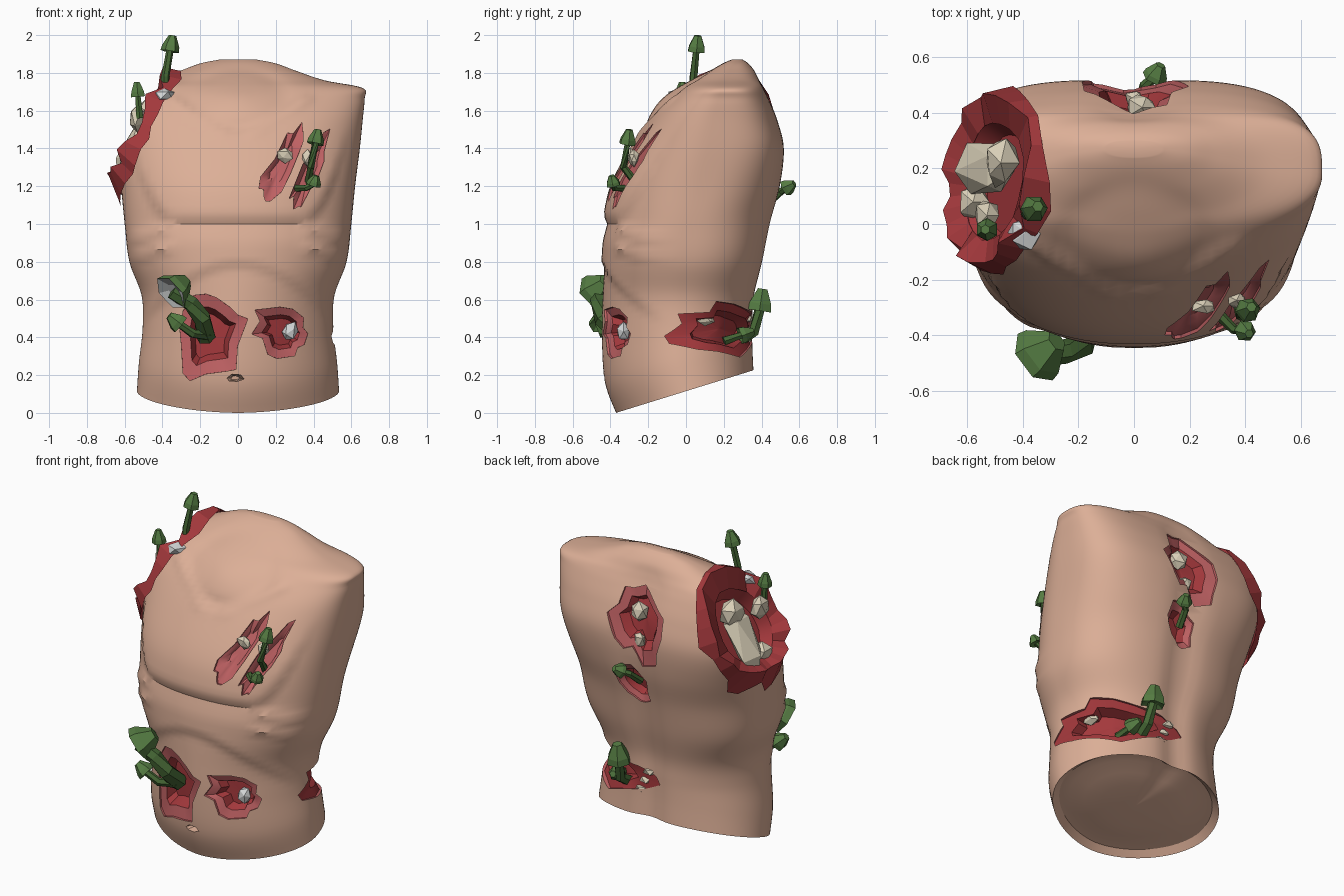
import bpy, bmesh, math, random
from mathutils import Vector, Quaternion
from mathutils.bvhtree import BVHTree

random.seed(11)
UP = Vector((0, 0, 1))
if "Cube" in bpy.data.objects:
    bpy.data.objects.remove(bpy.data.objects["Cube"])


def material(name, *rgb):
    m = bpy.data.materials.new(name)
    m.use_nodes = True
    m.diffuse_color = (*rgb, 1)
    m.node_tree.nodes["Principled BSDF"].inputs["Base Color"].default_value = (*rgb, 1)
    return m


skin = material("skin", .72, .43, .31)
pink = material("pink flesh", .52, .12, .125)
red = material("red flesh", .37, .04, .045)
bone = material("bone", .70, .63, .48)
pale = material("pale grey", .66, .68, .68)
green = material("cap green", .09, .2, .055)
stem_green = material("stem green", .06, .135, .035)
FLESH = [skin, pink, red]


def build(name, rings, bands, mats, caps=(0, 0)):
    """Bridge rings of points; bands holds each strip's material, caps the end fans."""
    bm = bmesh.new()
    loops = [[bm.verts.new(p) for p in r] for r in rings]
    n = len(loops[0])
    for a, b, mat in zip(loops, loops[1:], bands):
        for i in range(n):
            j = (i + 1) % n
            bm.faces.new((a[i], a[j], b[j], b[i])).material_index = mat
    for loop, mat in zip((loops[0], loops[-1]), caps or ()):
        hub = bm.verts.new(sum((v.co for v in loop), Vector()) / n)
        for i in range(n):
            bm.faces.new((loop[i], loop[(i + 1) % n], hub)).material_index = mat
    bmesh.ops.recalc_face_normals(bm, faces=bm.faces)
    me = bpy.data.meshes.new(name)
    bm.to_mesh(me)
    bm.free()
    for m in mats:
        me.materials.append(m)
    ob = bpy.data.objects.new(name, me)
    bpy.context.collection.objects.link(ob)
    return ob


def smooth(t):
    t = max(0, min(1, t))
    return t * t * (3 - 2 * t)


def ridge(x, z, a, b, width):
    """Falloff around a line on the front, mirrored in x."""
    p, a, b = Vector((abs(x), z)), Vector(a), Vector(b)
    t = max(0, min(1, (p - a).dot(b - a) / (b - a).length_squared))
    return math.exp(-((p - a - (b - a) * t).length / width) ** 2)


# Torso sections: height, forward tilt, half width, front y, back y
SECTIONS = [
    (.115, .31, .535, -.37, .37), (.27, .24, .525, -.43, .365),
    (.45, .1, .505, -.445, .365), (.62, 0, .51, -.44, .37),
    (.8, 0, .575, -.43, .41), (1, 0, .60, -.415, .45),
    (1.2, 0, .62, -.375, .50), (1.4, 0, .645, -.29, .52),
    (1.55, 0, .66, -.2, .485), (1.66, 0, .67, -.1, .44),
    (1.72, 0, .66, -.03, .41), (1.76, 0, .46, .03, .39),
    (1.81, 0, .31, .11, .365), (1.85, 0, .2, .19, .33), (1.87, 0, .1, .24, .30)]


def section(t):
    i = min(int(t), len(SECTIONS) - 2)
    f = t - i
    p = [SECTIONS[max(0, min(len(SECTIONS) - 1, i + k))] for k in (-1, 0, 1, 2)]
    return [b + f * (c - a) / 2 + f * f * (a - 2.5 * b + 2 * c - d / 2)
            + f ** 3 * (1.5 * (b - c) + (d - a) / 2) for a, b, c, d in zip(*p)]


def torso_point(t, ang):
    z, tilt, half, front, back = section(t)
    c, s = math.cos(ang), math.sin(ang)
    # Round at the waist, squarer toward chest and shoulder blades
    if s > 0:
        e = 2 / (2.1 + .5 * smooth((z - .4) / .5) + .9 * smooth((z - 1) / .45) * smooth((1.85 - z) / .2))
    else:
        e = 2 / (1.8 + .4 * smooth((z - .5) / .5))
    x = half * math.copysign(abs(c) ** e, c)
    y = (front + back) / 2 + (back - front) / 2 * math.copysign(abs(s) ** e, s)
    z += tilt * y
    facing = smooth(-s * 2)
    if s < 0:
        # Chest plate, rib arch, collar bones, side ribs and neck stump
        brim = 1.0 + max(0, abs(x) - .35) ** 2 * 9
        y -= .028 * facing * smooth((z - brim) / .05) * smooth((1.55 - z) / .4)
        arch = .76 - 1.2 * x * x
        y -= .018 * facing * smooth((z - arch) / .05) * smooth((1.03 - z) / .15)
        y -= .02 * facing * ridge(x, z, (.07, 1.48), (.36, 1.66), .025)
        for low in (.82, .92):
            y -= .016 * ridge(x, z, (.57, low), (.36, low + .06), .022)
        r = math.hypot(x / .27, (z - 1.66) / .17)
        y -= .03 * math.exp(-(r / .5) ** 2) - .015 * math.exp(-((r - .9) / .2) ** 2)
    else:
        # Spine groove
        y -= .03 * math.exp(-(x / .09) ** 2) * smooth((1.85 - z) / .2)
    return Vector((x, y, z))


AROUND, LEVELS = 96, 84
angles = [math.tau * i / AROUND for i in range(AROUND)]
rows = [[torso_point(k / LEVELS * (len(SECTIONS) - 1), a) for a in angles]
        for k in range(LEVELS + 1)]
# Shallow groove and low dome on the underside
hub = sum(rows[0], Vector()) / AROUND
under = [[hub + (p - hub) * scale + UP * lift for p in rows[0]]
         for scale, lift in ((.1, .004), (.4, .006), (.62, .014), (.8, .03), (.92, .03))]
rows = under + rows
torso = build("torso", rows, [0] * len(rows), FLESH)
bm = bmesh.new()
bm.from_mesh(torso.data)
surface = BVHTree.FromBMesh(bm)
bm.free()


def carve(cutter):
    cutter.hide_render = True
    mod = torso.modifiers.new("cut", 'BOOLEAN')
    mod.operation, mod.solver, mod.object = 'DIFFERENCE', 'EXACT', cutter
    bpy.context.view_layer.objects.active = torso
    bpy.ops.object.modifier_apply(modifier=mod.name)
    bpy.data.objects.remove(cutter)


def wound(name, normal, centre, size, tilt=0, depth=.08, mats=(1, 1, 2), count=15, jag=.25):
    """Ragged pit that follows the skin, seen along the given normal."""
    n = Vector(normal).normalized()
    u = UP.cross(n)
    ct, st = math.cos(tilt), math.sin(tilt)
    outline = []
    for i in range(count):
        a = math.tau * (i + random.uniform(-.3, .3)) / count
        r = random.uniform(1 - jag, 1 + jag)
        p, q = size[0] * r * math.cos(a), size[1] * r * math.sin(a)
        outline.append((p * ct - q * st, p * st + q * ct))

    def ring(scale, lift):
        pts = []
        for p, q in outline:
            at = u * (centre[0] + p * scale) + UP * (centre[1] + q * scale)
            hit = surface.ray_cast(at + n * 2, -n)[0] or at + n * .3
            pts.append(hit + n * lift)
        return pts

    rings = [ring(.06, .2), ring(1.02, .12), ring(1, -.012), ring(.68, -.03),
             ring(.52, -depth), ring(.06, -depth)]
    carve(build(name, rings, (mats[0], *mats, mats[2]), FLESH, (mats[0], mats[2])))


FRONT, BACK = (0, -1, 0), (0, 1, 0)
wound("chest_wound_inner", FRONT, (.225, 1.3), (.06, .23), -.48, .05, (1, 1, 1))
wound("chest_wound_outer", FRONT, (.375, 1.27), (.05, .21), -.4, .05, (1, 1, 1))
wound("belly_wound_right", FRONT, (-.145, .42), (.17, .23), -.3, .1)
wound("belly_wound_left", FRONT, (.235, .435), (.155, .12), -.5, .08)
wound("navel", FRONT, (-.015, .185), (.045, .02), 0, .08, (0, 0, 0), 6, .1)
wound("upper_back_wound", BACK, (.0, 1.5), (.16, .23), .3)
wound("middle_back_wound", BACK, (-.04, 1.09), (.08, .12), .5)
wound("waist_gash", (.72, .69, 0), (-.085, .445), (.33, .13), 0, .1, (1, 2, 2), 17, .2)

# Torn shoulder: slice it off, hollow it, and drape ragged flesh over the edge
hub = Vector((-.54, .12, 1.41))
out = Vector((-.88, .02, .45)).normalized()
side = UP.cross(out).normalized()
rise = out.cross(side)
spokes = [side * math.cos(a) + rise * math.sin(a)
          for a in (math.tau * i / 26 for i in range(26))]
edge = [surface.ray_cast(hub, d)[0] or hub + d * .3 for d in spokes]
wide = [hub + d * .9 for d in spokes]


def inner(scale, lift):
    return [hub + (e - hub) * scale + out * lift for e in edge]


cut = build("shoulder_cut", [[p + out * .7 for p in wide], wide, inner(.74, 0), inner(.6, -.07)],
            (2, 2, 2), FLESH, (2, 2))
carve(cut)
hem, lip = [], []
for e, d in zip(edge, spokes):
    fall = random.uniform(.02, .09) + max(0, -d.z) * random.uniform(.06, .26)
    spot, normal, _, _ = surface.find_nearest(e - out * fall)
    hem.append(spot + normal * .014)
    lip.append(e + d * .012 + out * random.uniform(.01, .08))
build("shoulder_flesh", [inner(.72, .004), lip, hem], (0, 0), [red], None)


def chunk(name, at, size, mat, turn=0):
    """Rough low-poly bone fragment."""
    bm = bmesh.new()
    bmesh.ops.create_icosphere(bm, subdivisions=1, radius=1)
    q = Quaternion((0, 1, 0), turn)
    for v in bm.verts:
        v.co = Vector(at) + q @ (v.co * random.uniform(.75, 1.15) * Vector(size))
    me = bpy.data.meshes.new(name)
    bm.to_mesh(me)
    bm.free()
    me.materials.append(mat)
    bpy.context.collection.objects.link(bpy.data.objects.new(name, me))


# Bones showing in the wounds
chunk("shoulder_bone", (-.53, .19, 1.43), (.07, .11, .25), bone, .45)
chunk("shoulder_bone_upper", (-.48, .22, 1.58), (.07, .1, .09), bone)
chunk("shoulder_bone_lower", (-.58, .08, 1.3), (.06, .07, .08), bone)
chunk("collar_bone_end", (-.39, -.03, 1.68), (.065, .065, .04), pale)
chunk("shoulder_splinter", (-.53, .03, 1.56), (.05, .07, .08), bone)
chunk("chest_bone_inner", (.25, -.295, 1.365), (.05, .03, .04), bone)
chunk("chest_bone_outer", (.37, -.275, 1.35), (.045, .03, .045), bone)
chunk("belly_bone", (.275, -.33, .43), (.05, .045, .06), pale, .5)
chunk("upper_back_bone", (.03, .42, 1.53), (.06, .05, .06), bone)
chunk("lower_back_bone", (.0, .45, 1.37), (.04, .035, .06), bone)
for i in range(3):
    chunk("waist_vertebra", (.02 + i * .03, .31, .5 - i * .06), (.05, .045, .03), bone)
chunk("waist_rib", (.4, .1, .5), (.035, .06, .04), bone)


def hoop(at, axis, radius, sides=6):
    q = Vector(axis).to_track_quat('Z', 'Y')
    return [at + q @ Vector((radius * math.cos(a), radius * math.sin(a), 0))
            for a in (math.tau * i / sides for i in range(sides))]


def mushroom(name, path, radius, height, axis=None, gills=green):
    path = [Vector(p) for p in path]
    rings = []
    for i, p in enumerate(path):
        along = path[min(i + 1, len(path) - 1)] - path[max(i - 1, 0)]
        rings.append(hoop(p, along, radius * (.5 - .12 * i / (len(path) - 1))))
    build(name + "_stem", rings, [0] * len(path), [stem_green])
    axis = Vector(axis or path[-1] - path[-2]).normalized()
    shape = [(.4, .12), (1, -.08), (.92, .25), (.4, .9)]
    rings = [hoop(path[-1] + axis * height * h, axis, radius * r) for r, h in shape]
    build(name + "_cap", rings, (1, 0, 0), [green, gills], (1, 0))


mushroom("shoulder_mushroom", [(-.39, .03, 1.62), (-.385, .04, 1.78), (-.36, .055, 1.92)], .05, .088)
mushroom("shoulder_bud", [(-.52, -.02, 1.56), (-.53, -.02, 1.68)], .042, .08)
mushroom("chest_mushroom", [(.37, -.25, 1.2), (.385, -.33, 1.3), (.41, -.31, 1.43)], .046, .08)
mushroom("chest_bud", [(.31, -.33, 1.19), (.36, -.38, 1.19), (.4, -.385, 1.21)], .04, .055, (.3, -.2, .9))
mushroom("belly_mushroom", [(-.17, -.34, .4), (-.19, -.44, .5), (-.25, -.46, .58), (-.35, -.475, .64)],
         .105, .12, (.6, .45, .5), pale)
mushroom("belly_bud", [(-.16, -.38, .41), (-.24, -.44, .42), (-.31, -.46, .47)], .055, .08, (-.6, -.1, .5))
mushroom("back_mushroom", [(.02, .42, 1.1), (.04, .5, 1.17), (.075, .53, 1.19)], .046, .06, (.3, .6, .35))
mushroom("waist_mushroom", [(.19, .25, .36), (.2, .36, .43), (.19, .39, .55)], .072, .12, (0, .15, 1))
mushroom("waist_bud", [(.29, .2, .38), (.27, .29, .41)], .05, .08)

# Smooth skin with crisp wound edges
bpy.ops.object.select_all(action='DESELECT')
torso.select_set(True)
bpy.context.view_layer.objects.active = torso
bpy.ops.object.shade_smooth_by_angle(angle=math.radians(32))
